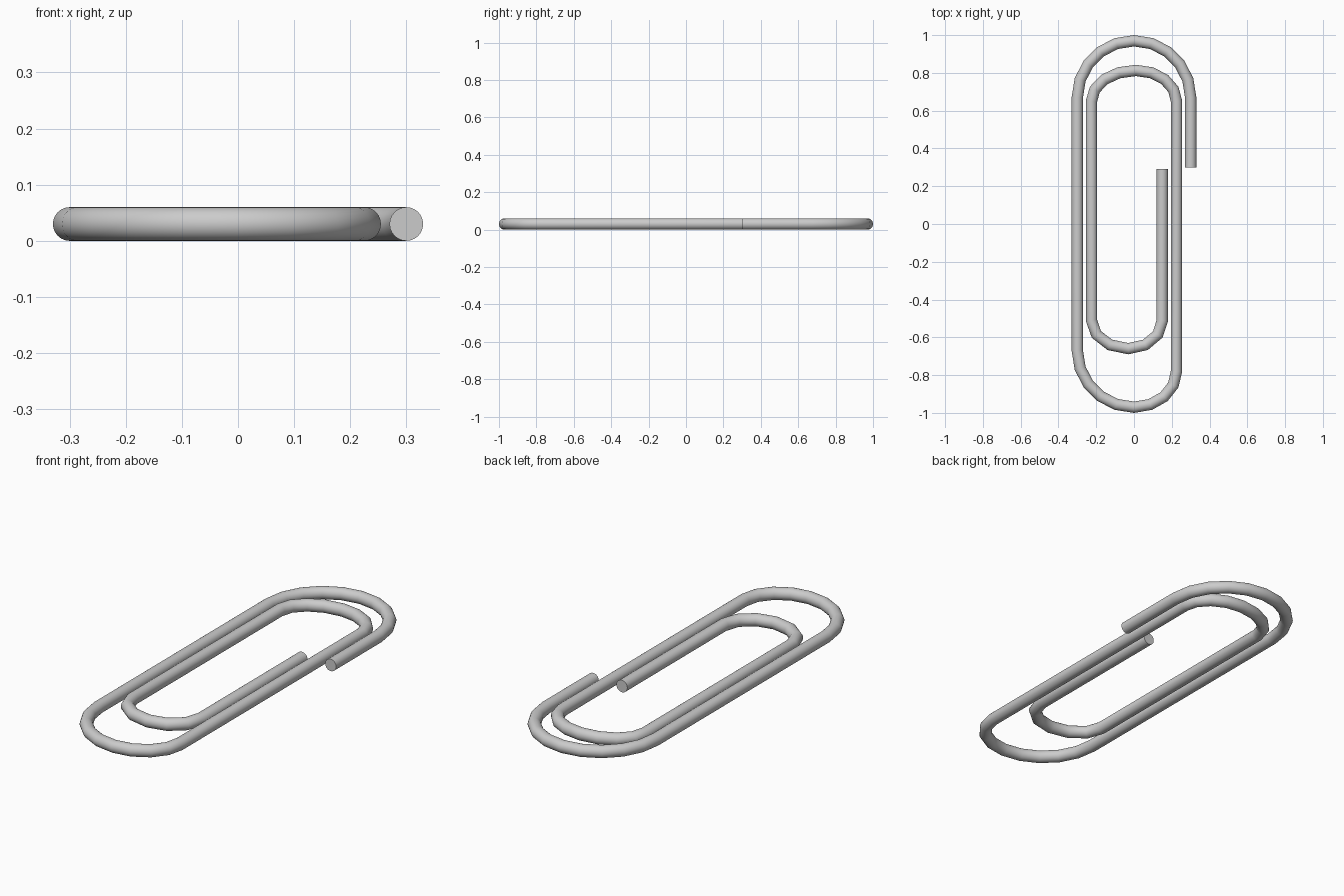
import bpy
from math import sin, cos, radians

if "Cube" in bpy.data.objects:
    bpy.data.objects.remove(bpy.data.objects["Cube"])

R = 0.03  # wire radius


def quarter(cx, cy, rx, ry, start, end, steps):
    """Points along an elliptical quarter bend, angles in degrees."""
    pts = []
    for i in range(steps + 1):
        a = radians(start + (end - start) * i / steps)
        pts.append((cx + rx * cos(a), cy + ry * sin(a)))
    return pts


# Wire centreline, from the short outer end to the inner end
path = [(0.30, 0.30)]
path += quarter(0, 0.67, 0.30, 0.30, 0, 90, 5)                  # outer top bend
path += quarter(0, 0.67, 0.30, 0.30, 90, 180, 5)[1:]
path += quarter(0, -0.67, 0.30, 0.30, 180, 270, 5)              # outer bottom bend
path += quarter(0, -0.78, 0.225, 0.19, 270, 360, 4)[1:]
path += quarter(0.01, 0.65, 0.215, 0.163, 0, 90, 4)             # inner top bend
path += quarter(0.01, 0.65, 0.235, 0.163, 90, 180, 4)[1:]
path += quarter(-0.03, -0.51, 0.195, 0.15, 180, 270, 3)         # inner bottom bend
path += quarter(-0.03, -0.51, 0.18, 0.15, 270, 360, 3)[1:]
path += [(0.15, 0.29)]

# Round wire swept along the path
curve = bpy.data.curves.new("paperclip_wire", 'CURVE')
curve.dimensions = '3D'
curve.bevel_depth = R
curve.bevel_resolution = 10
curve.use_fill_caps = True
spline = curve.splines.new('POLY')
spline.points.add(len(path) - 1)
for p, (x, y) in zip(spline.points, path):
    p.co = (x, y, R, 1)
spline.use_smooth = True

clip = bpy.data.objects.new("paperclip_wire", curve)
bpy.context.collection.objects.link(clip)
bpy.context.view_layer.objects.active = clip
clip.select_set(True)
bpy.ops.object.convert(target='MESH')
bpy.ops.object.shade_smooth_by_angle(angle=radians(40))
